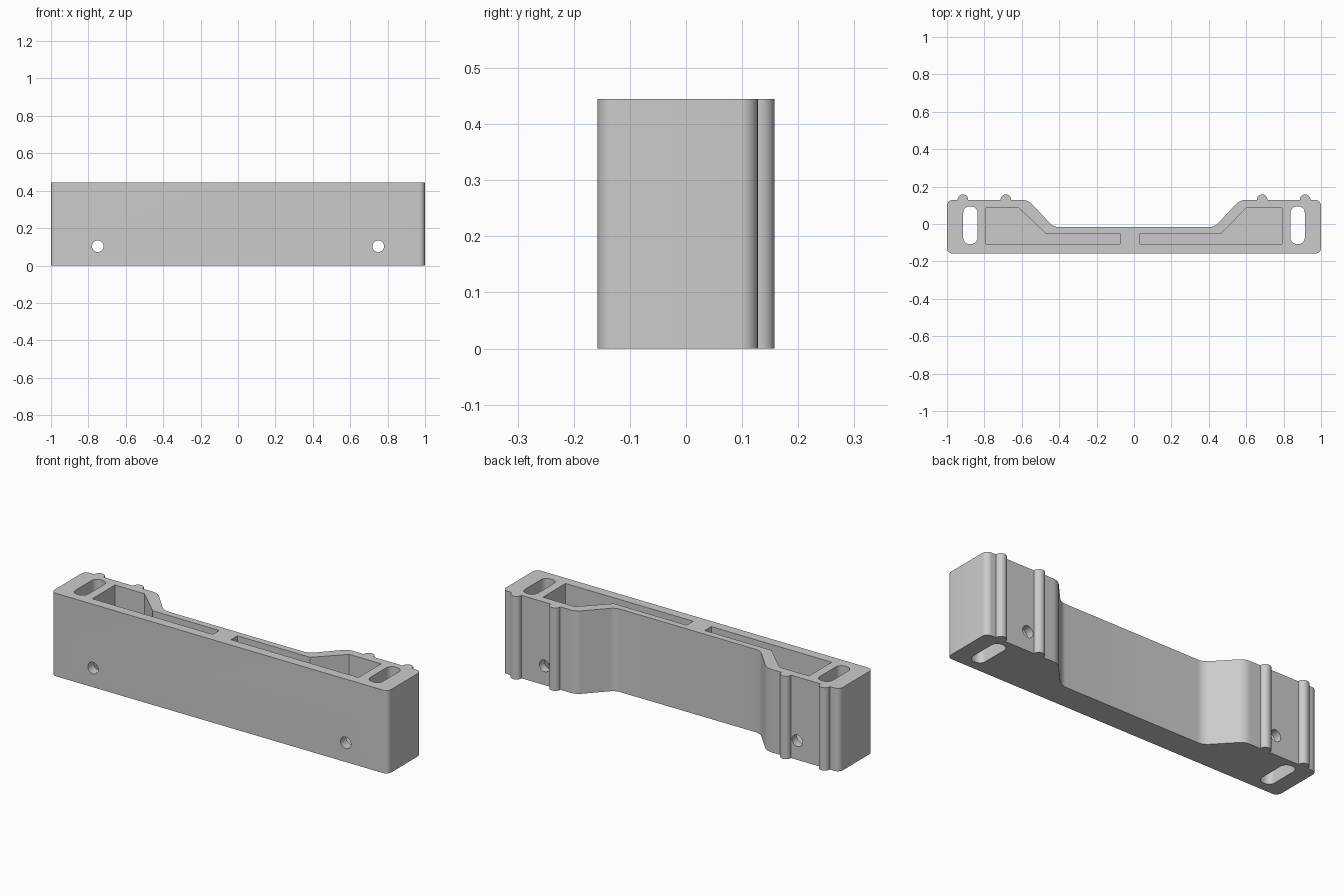
import bpy, bmesh, math
from mathutils import Vector

cube = bpy.data.objects.get("Cube")
if cube:
    bpy.data.objects.remove(cube, do_unlink=True)

HEIGHT = 0.445
FLOOR = 0.03
FRONT, BACK, RECESS, RIB_TOP = -0.158, 0.128, -0.017, 0.158

grey = bpy.data.materials.new("light grey")
grey.use_nodes = True
colour = (0.6, 0.6, 0.6, 1)
grey.diffuse_color = colour
grey.node_tree.nodes["Principled BSDF"].inputs["Base Color"].default_value = colour


def rounded(corners, steps=8):
    """Replace each (x, y, radius) corner by an arc."""
    out = []
    for i, (x, y, r) in enumerate(corners):
        p = Vector((x, y))
        if r == 0:
            out.append(p)
            continue
        a = (Vector(corners[i - 1][:2]) - p).normalized()
        b = (Vector(corners[(i + 1) % len(corners)][:2]) - p).normalized()
        half = a.angle(b) / 2
        centre = p + (a + b).normalized() * (r / math.sin(half))
        start = p + a * (r / math.tan(half)) - centre
        end = p + b * (r / math.tan(half)) - centre
        sweep = math.atan2(start.x * end.y - start.y * end.x, start.dot(end))
        for k in range(steps + 1):
            t = sweep * k / steps
            c, s = math.cos(t), math.sin(t)
            out.append(centre + Vector((start.x * c - start.y * s,
                                        start.x * s + start.y * c)))
    return out


def prism(name, points, z0, z1):
    """Extrude a plan outline between two heights."""
    bm = bmesh.new()
    face = bm.faces.new([bm.verts.new((p.x, p.y, z0)) for p in points])
    top = bmesh.ops.extrude_face_region(bm, geom=[face])["geom"]
    verts = [v for v in top if isinstance(v, bmesh.types.BMVert)]
    bmesh.ops.translate(bm, verts=verts, vec=(0, 0, z1 - z0))
    bmesh.ops.recalc_face_normals(bm, faces=bm.faces)
    mesh = bpy.data.meshes.new(name)
    bm.to_mesh(mesh)
    bm.free()
    mesh.materials.append(grey)
    obj = bpy.data.objects.new(name, mesh)
    bpy.context.collection.objects.link(obj)
    return obj


# Body outline: left half with two round ribs, then mirrored
half = [(1, FRONT, 0.03), (1, BACK, 0.03)]
for x in (0.915, 0.685):
    half += [(x + 0.028, BACK, 0), (x + 0.028, RIB_TOP, 0.027),
             (x - 0.028, RIB_TOP, 0.027), (x - 0.028, BACK, 0)]
half += [(0.565, BACK, 0.07), (0.43, RECESS, 0.07)]
outline = half + [(-x, y, r) for x, y, r in reversed(half)]
body = prism("bracket_body", rounded(outline), 0, HEIGHT)

cutters = []
for side, inner, bend, shoulder in ((1, 0.033, 0.465, 0.6), (-1, 0.075, 0.47, 0.615)):
    # Pocket open at the top
    plan = [(inner, -0.107), (0.79, -0.107), (0.79, 0.085),
            (shoulder, 0.085), (bend, -0.052), (inner, -0.052)]
    pocket = [Vector((side * x, y)) for x, y in plan]
    cutters.append(prism("pocket_cutter", pocket, FLOOR, HEIGHT + 0.1))

    # Rounded slot right through the end
    x0, x1 = side * 0.875 - 0.038, side * 0.875 + 0.038
    slot = [(x0, -0.107, 0.033), (x1, -0.107, 0.033),
            (x1, 0.094, 0.033), (x0, 0.094, 0.033)]
    cutters.append(prism("slot_cutter", rounded(slot), -0.1, HEIGHT + 0.1))

    # Screw hole from front to back
    bpy.ops.mesh.primitive_cylinder_add(vertices=32, radius=0.031, depth=1,
                                        location=(side * 0.75, 0, 0.103),
                                        rotation=(math.pi / 2, 0, 0))
    cutters.append(bpy.context.object)

# Cut all openings, then remove the cutters
bpy.ops.object.select_all(action="DESELECT")
bpy.context.view_layer.objects.active = body
body.select_set(True)
for cutter in cutters:
    cutter.hide_render = True
    mod = body.modifiers.new("cut", "BOOLEAN")
    mod.operation = "DIFFERENCE"
    mod.solver = "EXACT"
    mod.object = cutter
    bpy.ops.object.modifier_apply(modifier=mod.name)
    bpy.data.objects.remove(cutter, do_unlink=True)

body.data.materials.clear()
body.data.materials.append(grey)
for poly in body.data.polygons:
    poly.material_index = 0
bpy.ops.object.shade_smooth_by_angle(angle=math.radians(30))
